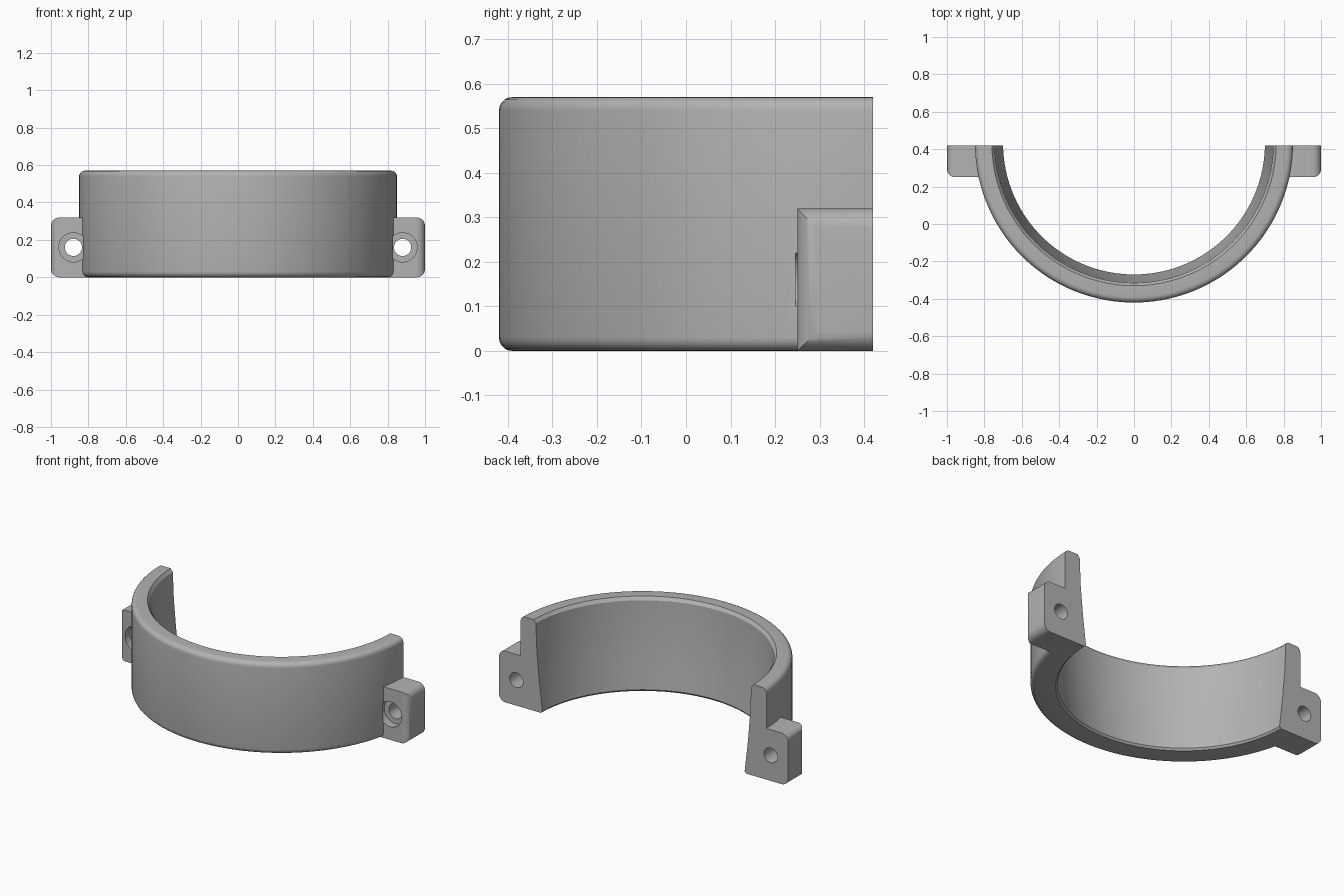
import bpy
import bmesh
import math
from mathutils import Vector, Matrix

if "Cube" in bpy.data.objects:
    bpy.data.objects.remove(bpy.data.objects["Cube"], do_unlink=True)

AXIS_Y = 0.43      # ring axis sits just behind the split face
SPLIT_Y = 0.42
OUTER_R = 0.85
HEIGHT = 0.57
FILLET = 0.03
LUG_FRONT = 0.25
HOLE_X, HOLE_Z = 0.88, 0.16

grey = bpy.data.materials.new("plain grey")
grey.use_nodes = True
colour = (0.45, 0.45, 0.45, 1)
grey.diffuse_color = colour
grey.node_tree.nodes["Principled BSDF"].inputs["Base Color"].default_value = colour


def make_object(name, bm):
    bmesh.ops.recalc_face_normals(bm, faces=bm.faces)
    mesh = bpy.data.meshes.new(name)
    bm.to_mesh(mesh)
    bm.free()
    mesh.materials.append(grey)
    obj = bpy.data.objects.new(name, mesh)
    bpy.context.collection.objects.link(obj)
    return obj


def box_bm(low, high):
    bm = bmesh.new()
    low, high = Vector(low), Vector(high)
    bmesh.ops.create_cube(bm, size=1)
    bmesh.ops.scale(bm, vec=high - low, verts=bm.verts)
    bmesh.ops.translate(bm, vec=(low + high) / 2, verts=bm.verts)
    return bm


def combine(target, helper, operation):
    helper.hide_render = True
    mod = target.modifiers.new(operation.lower(), 'BOOLEAN')
    mod.operation = operation
    mod.solver = 'EXACT'
    mod.object = helper
    bpy.context.view_layer.objects.active = target
    bpy.ops.object.modifier_apply(modifier=mod.name)
    bpy.data.objects.remove(helper, do_unlink=True)


def ring():
    # Flared bore with small edge chamfers, rounded outer rims
    profile = [(0.71, 0), (0.70, 0.012), (0.722, 0.2), (0.738, 0.38),
               (0.745, 0.55), (0.76, HEIGHT)]
    for centre_z, start in ((HEIGHT - FILLET, 90), (FILLET, 0)):
        for i in range(6):
            a = math.radians(start - 18 * i)
            profile.append((OUTER_R - FILLET + FILLET * math.cos(a),
                            centre_z + FILLET * math.sin(a)))
    bm = bmesh.new()
    verts = [bm.verts.new((r, AXIS_Y, z)) for r, z in profile]
    edges = [bm.edges.new((v, verts[i - 1])) for i, v in enumerate(verts)]
    bmesh.ops.spin(bm, geom=verts + edges, cent=(0, AXIS_Y, 0), axis=(0, 0, 1),
                   angle=math.tau, steps=144, use_merge=True)
    bmesh.ops.remove_doubles(bm, verts=bm.verts, dist=1e-5)
    return make_object("half_ring_clamp", bm)


def lug(side):
    # Block with the front, top and bottom edges of its outer end rounded
    bm = box_bm((0.78, LUG_FRONT, 0), (1, 0.5, 0.32))
    rounded = [e for e in bm.edges
               if all(v.co.x > 0.99 for v in e.verts)
               and not all(v.co.y > 0.49 for v in e.verts)]
    bmesh.ops.bevel(bm, geom=rounded, offset=0.045, segments=8,
                    profile=0.5, affect='EDGES')
    bmesh.ops.scale(bm, vec=(side, 1, 1), verts=bm.verts)
    return make_object("lug", bm)


def bore(side, radius, y0, y1):
    bm = bmesh.new()
    bmesh.ops.create_cone(bm, cap_ends=True, segments=40, radius1=radius,
                          radius2=radius, depth=y1 - y0)
    bmesh.ops.rotate(bm, matrix=Matrix.Rotation(math.pi / 2, 3, 'X'), verts=bm.verts)
    bmesh.ops.translate(bm, vec=(side * HOLE_X, (y0 + y1) / 2, HOLE_Z), verts=bm.verts)
    return make_object("bore", bm)


clamp = ring()

# Bolt lugs, then the split face
for side in (1, -1):
    combine(clamp, lug(side), 'UNION')
combine(clamp, make_object("split_cutter", box_bm((-2, SPLIT_Y, -1), (2, 3, 2))),
        'DIFFERENCE')

# Bolt holes with counterbores from the front
for side in (1, -1):
    combine(clamp, bore(side, 0.046, LUG_FRONT, 0.6), 'DIFFERENCE')
    combine(clamp, bore(side, 0.078, LUG_FRONT - 0.004, LUG_FRONT + 0.05), 'DIFFERENCE')

bpy.ops.object.select_all(action='DESELECT')
clamp.select_set(True)
bpy.context.view_layer.objects.active = clamp
bpy.ops.object.shade_smooth_by_angle(angle=math.radians(25))
